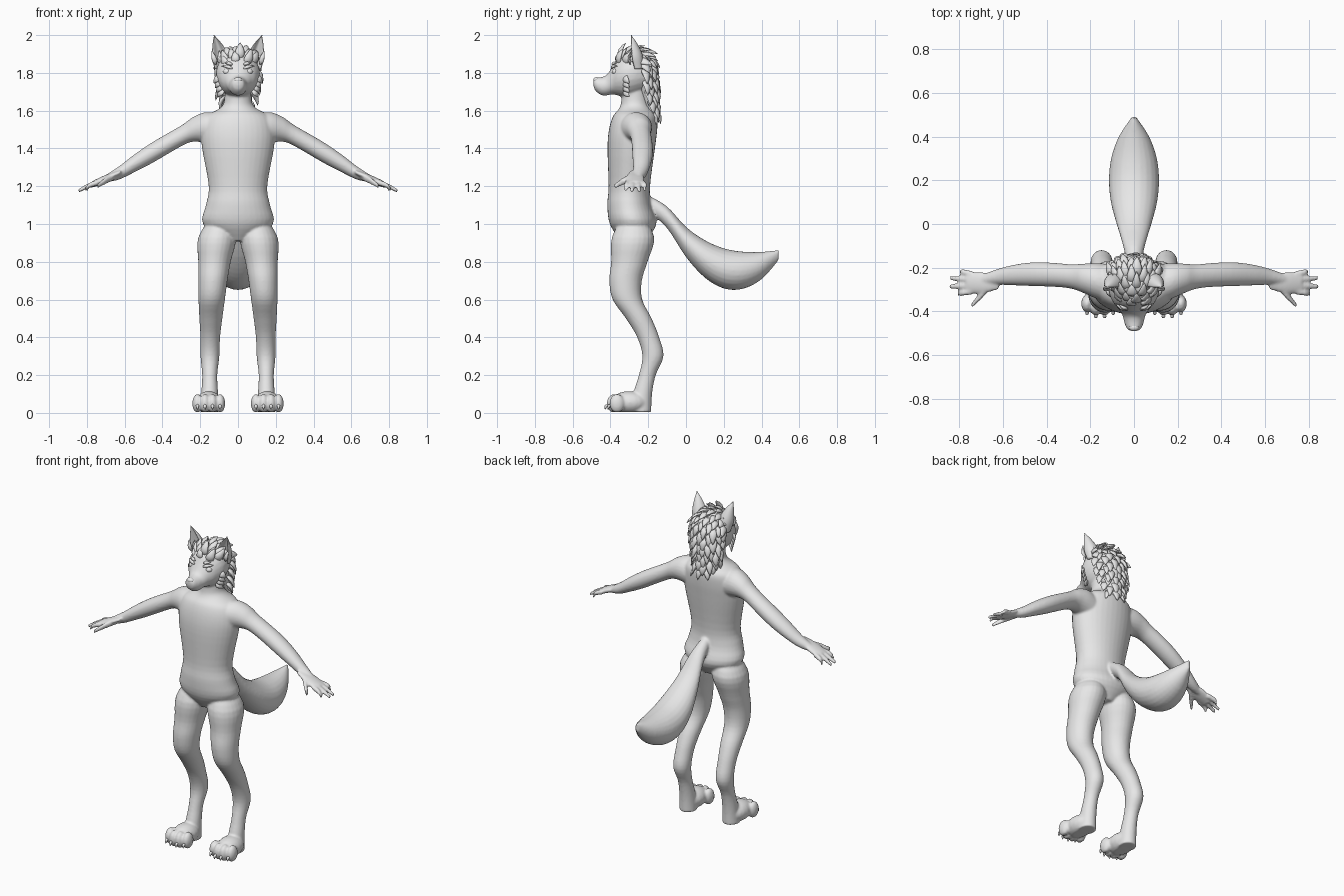
import bpy
import bmesh
import math
import random
from mathutils import Matrix, Vector

random.seed(4)
cube = bpy.data.objects.get("Cube")
if cube:
    bpy.data.objects.remove(cube, do_unlink=True)

grey = bpy.data.materials.new("plain grey")
grey.use_nodes = True
grey.diffuse_color = (.8, .8, .8, 1)
grey.node_tree.nodes["Principled BSDF"].inputs["Base Color"].default_value = grey.diffuse_color

SIDES = {"left": 1, "right": -1}


def skin(bm, rings):
    """Bridge a row of closed rings and cap both ends."""
    loops = [[bm.verts.new(point) for point in ring] for ring in rings]
    count = len(loops[0])
    for low, high in zip(loops, loops[1:]):
        for i in range(count):
            j = (i + 1) % count
            bm.faces.new((low[i], low[j], high[j], high[i]))
    bm.faces.new(loops[0])
    bm.faces.new(loops[-1])


def smooth_rows(rows, steps=4):
    """Interpolate the cross-sections with a Catmull-Rom spline."""
    rows = [Vector(row) for row in rows]
    padded = [rows[0]] + rows + [rows[-1]]
    result = []
    for a, b, c, d in zip(padded, padded[1:], padded[2:], padded[3:]):
        for k in range(steps):
            t = k / steps
            bend = (2 * a - 5 * b + 4 * c - d) * t ** 2 + (3 * b - a - 3 * c + d) * t ** 3
            result.append(b + ((c - a) * t + bend) / 2)
    return result + [rows[-1]]


def loft(bm, axis, rows, side=1, sides=24, drift=lambda t: 0, depth=lambda r: r, dent=0):
    """Rows hold position on the axis, centre height (or y) and radius.
    Drift gives the other centre coordinate, depth the second radius."""
    main = "xyz".index(axis)
    first, second = [i for i in range(3) if i != main]
    rings = []
    for t, centre, radius in smooth_rows(rows):
        radius = max(radius, .003)
        ring = []
        for i in range(sides):
            angle = math.tau * i / sides
            c, s = math.cos(angle), math.sin(angle)
            if s < 0:
                s *= 1 - dent * s * s
            point = Vector((0, 0, 0))
            point[main] = t
            point[first] = drift(t) + radius * c
            point[second] = centre + depth(radius) * s
            point.x *= side
            ring.append(point)
        rings.append(ring)
    skin(bm, rings)


def ball(bm, centre, radii, side=1):
    centre = Vector(centre)
    centre.x *= side
    bmesh.ops.create_uvsphere(bm, u_segments=20, v_segments=12, radius=1,
                              matrix=Matrix.LocRotScale(centre, None, Vector(radii)))


def tuft(bm, base, direction, outward, length, width, thickness=.5):
    """A pointed, slightly arched leaf of fur."""
    base, along = Vector(base), Vector(direction).normalized()
    across = along.cross(Vector(outward)).normalized()
    up = across.cross(along)
    rings = []
    for t, r in ((0, .4), (.25, 1), (.5, .9), (.8, .5), (1, .02)):
        centre = base + along * length * t + up * length * math.sin(math.pi * t) / 7
        rings.append([centre + width * r * (across * math.cos(a) + up * thickness * math.sin(a))
                      for a in (math.tau * i / 8 for i in range(8))])
    skin(bm, rings)


def finish(bm, name):
    bmesh.ops.recalc_face_normals(bm, faces=bm.faces)
    for face in bm.faces:
        face.smooth = True
    mesh = bpy.data.meshes.new(name)
    bm.to_mesh(mesh)
    bm.free()
    mesh.materials.append(grey)
    part = bpy.data.objects.new(name, mesh)
    bpy.context.collection.objects.link(part)
    return part


# Torso and neck
body = bmesh.new()
loft(body, "z", [(.91, -.28, .06), (1, -.28, .185), (1.1, -.3, .17), (1.2, -.3, .155),
                 (1.4, -.29, .19), (1.5, -.28, .195), (1.57, -.27, .17), (1.61, -.27, .1),
                 (1.65, -.27, .073), (1.75, -.27, .07)],
     sides=36, depth=lambda r: .04 + .45 * r)

# Head and muzzle
loft(body, "y", [(-.17, 1.8, .03), (-.19, 1.8, .08), (-.25, 1.8, .11), (-.31, 1.79, .115),
                 (-.36, 1.78, .095), (-.39, 1.76, .07), (-.42, 1.735, .052), (-.45, 1.73, .045),
                 (-.48, 1.74, .032), (-.49, 1.745, .014)],
     depth=lambda r: r * 1.05)

# Tail
loft(body, "y", [(-.2, 1.11, .03), (-.1, 1.035, .05), (0, .905, .08), (.1, .815, .106),
                 (.2, .765, .115), (.3, .755, .105), (.4, .78, .07), (.49, .835, .01)],
     depth=lambda r: .02 + .75 * r)

for side in SIDES.values():
    # Legs
    loft(body, "z", [(1.05, -.28, .04), (.93, -.28, .1), (.8, -.3, .086), (.7, -.32, .077),
                     (.6, -.31, .07), (.5, -.25, .061), (.4, -.2, .052), (.3, -.175, .05),
                     (.2, -.205, .04), (.1, -.23, .045), (0, -.24, .05)],
         side, drift=lambda z: .15 - .05 * z ** 3, depth=lambda r: r * 1.12)
    # Feet and toes
    ball(body, (.155, -.3, .055), (.07, .1, .06), side)
    for k in range(4):
        ball(body, (.095 + .04 * k, -.38 + .015 * (k % 3 == 0), .05), (.027, .04, .05), side)
    # Arms
    loft(body, "x", [(.12, 1.5, .09), (.18, 1.51, .08), (.24, 1.5, .065), (.3, 1.467, .055),
                     (.45, 1.38, .055), (.55, 1.32, .047), (.63, 1.27, .035), (.7, 1.24, .02)],
         side, drift=lambda x: -.23 - .4 * (x - .45) ** 2)
    # Palms, fingers and thumbs
    loft(body, "x", [(.62, 1.275, .03), (.7, 1.24, .05), (.77, 1.21, .045)],
         side, drift=lambda x: -.27, depth=lambda r: r * .4)
    for k in range(4):
        tip = .85 - .02 * (k - 1.6) ** 2
        loft(body, "x", [(.74, 1.22, .015), (.79, 1.203, .014), (tip, 1.175, .01)], side, 12,
             drift=lambda x: -.23 - .026 * k + (x - .74) * (.2 - .12 * k))
    loft(body, "x", [(.65, 1.255, .02), (.7, 1.23, .019), (.745, 1.2, .012)], side, 12,
         drift=lambda x: -.27 - (x - .65) * 1.1)

# Flat soles
for vert in body.verts:
    vert.co.z = max(vert.co.z, .004)
body_object = finish(body, "body")
blend = body_object.modifiers.new("blend parts", "REMESH")
blend.mode = "VOXEL"
blend.voxel_size = .007
blend.use_smooth_shade = True
soften = body_object.modifiers.new("soften joins", "SMOOTH")
soften.factor = .5
soften.iterations = 4

# Nose
nose = bmesh.new()
ball(nose, (0, -.475, 1.762), (.023, .016, .015))
finish(nose, "nose")

for label, side in SIDES.items():
    # Eyes and brows
    eye = bmesh.new()
    ball(eye, (.057, -.37, 1.806), (.022, .022, .018), side)
    finish(eye, label + "_eye")
    brow = bmesh.new()
    for lift in (0, .02):
        tuft(brow, (side * .03, -.393 + lift / 4, 1.824 + lift), (side, .55, .2),
             (0, -1, .6), .065 - lift, .01, .8)
    finish(brow, label + "_brow")

    # Ears, hollow at the front
    ear = bmesh.new()
    loft(ear, "z", [(1.82, -.26, .036), (1.87, -.27, .045), (1.91, -.275, .04),
                    (1.96, -.283, .022), (2, -.29, 0)],
         side, drift=lambda z: .088 + 1.2 * (z - 1.82) ** 2, dent=1.4)
    for lean in (-.1, .1, .3):
        tuft(ear, (side * (.08 + lean / 8), -.295, 1.845), (side * lean, .1, 1), (0, -1, 0), .075, .014)
    finish(ear, label + "_ear")

    # Cheek fur
    cheek = bmesh.new()
    for k in range(4):
        tuft(cheek, (side * (.095 - .007 * k), -.325, 1.78 - .024 * k), (side * .7, .55, -.75),
             (side, -.6, 0), .055, .02)
    finish(cheek, label + "_cheek_fur")

    # Claws
    claws = bmesh.new()
    for k in range(4):
        tuft(claws, (side * (.095 + .04 * k), -.414 + .015 * (k % 3 == 0), .045), (0, -.5, -1),
             (0, -1, .3), .032, .009, .9)
    finish(claws, label + "_claws")

# Mane: a solid core covered with rows of tufts
core = bmesh.new()
loft(core, "z", [(1.925, -.29, .03), (1.89, -.265, .085), (1.8, -.235, .1), (1.7, -.205, .072),
                 (1.6, -.18, .05), (1.53, -.17, .02)],
     depth=lambda r: r * .7)
finish(core, "mane_core")

mane = bmesh.new()
crown = [(-.275 - .11 * math.cos(a), 1.82 + .1 * math.sin(a), .06 + .04 * math.sin(a / 2))
         for a in (.4, 1, 1.6, 2.2, 2.8)]
nape = [(-.165 + .003 * k, 1.79 - .053 * k, .1 - .016 * k) for k in range(5)]
path = smooth_rows(crown + nape, 2)
for row, (here, ahead) in enumerate(zip(path, path[1:])):
    tangent = Vector((0, ahead.x - here.x, ahead.y - here.y)).normalized()
    outward = Vector((1, 0, 0)).cross(tangent)
    width = here.z
    count = 5 if width > .07 else 3
    for k in range(count):
        angle = (k - (count - 1) / 2 + (row % 2 - .5) * .4) * 2.3 / count
        normal = outward * math.cos(angle) + Vector((math.sin(angle), 0, 0))
        base = Vector((0, here.x, here.y)) + width * (normal - outward) - outward * .012
        direction = tangent + normal * random.uniform(.25, .5) + Vector((angle * .2, 0, 0))
        tuft(mane, base, direction, normal, random.uniform(.07, .1), random.uniform(.02, .027))
# Loose lock over the right side of the neck
for z in (1.72, 1.68):
    tuft(mane, (-.07, -.22, z), (-.25, .1, -1), (-1, .3, 0), .09, .022)
finish(mane, "mane")
